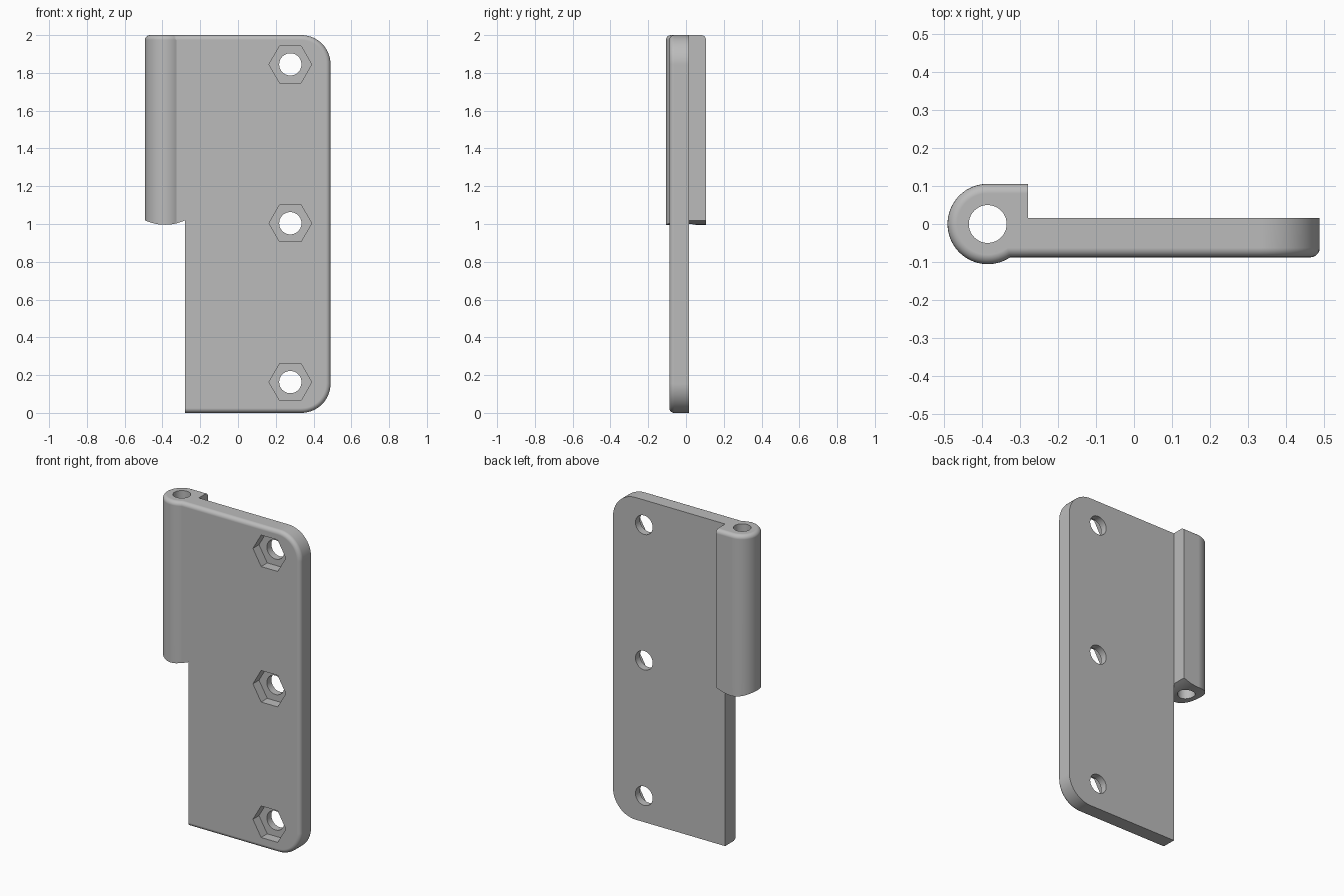
import bpy, bmesh
from math import cos, sin, asin, sqrt, pi, radians

default = bpy.data.objects.get("Cube")
if default:
    bpy.data.objects.remove(default, do_unlink=True)

# Main dimensions
SEAM, RIGHT, TOP = -0.28, 0.49, 2.0
FRONT, BACK = -0.088, 0.016
R = 0.106                 # barrel radius
CX = SEAM - R             # barrel axis
FILLET = 0.025
CORNER = 0.155

steel = bpy.data.materials.new("grey_steel")
steel.use_nodes = True
steel.diffuse_color = (0.5, 0.5, 0.5, 1)
steel.node_tree.nodes["Principled BSDF"].inputs["Base Color"].default_value = (0.5, 0.5, 0.5, 1)


def arc(cx, cy, r, start, end, n):
    """Points on an arc, both ends included."""
    return [(cx + r * cos(start + (end - start) * i / n),
             cy + r * sin(start + (end - start) * i / n)) for i in range(n + 1)]


def circle(cx, cy, r, n):
    return arc(cx, cy, r, 0, 2 * pi, n)[:-1]


def prism(name, pts, lo, hi, axis, round_edge=None):
    """Extrude an outline along y or z; round the edges picked by the rule."""
    place = (lambda p, h: (p[0], h, p[1])) if axis == "y" else (lambda p, h: (p[0], p[1], h))
    bm = bmesh.new()
    a = [bm.verts.new(place(p, lo)) for p in pts]
    b = [bm.verts.new(place(p, hi)) for p in pts]
    bm.faces.new(a)
    bm.faces.new(b)
    for i in range(len(pts)):
        j = (i + 1) % len(pts)
        bm.faces.new((a[i], a[j], b[j], b[i]))
    bmesh.ops.recalc_face_normals(bm, faces=bm.faces)
    if round_edge:
        edges = [e for e in bm.edges if round_edge(e)]
        bmesh.ops.bevel(bm, geom=edges, offset=FILLET, segments=5, profile=0.5,
                        affect="EDGES", clamp_overlap=False)
        bmesh.ops.recalc_face_normals(bm, faces=bm.faces)
    mesh = bpy.data.meshes.new(name)
    bm.to_mesh(mesh)
    bm.free()
    mesh.materials.append(steel)
    obj = bpy.data.objects.new(name, mesh)
    bpy.context.collection.objects.link(obj)
    return obj


def cut(obj, cutter):
    """Subtract the cutter and discard it."""
    mod = obj.modifiers.new("cut", "BOOLEAN")
    mod.operation, mod.solver, mod.object = "DIFFERENCE", "EXACT", cutter
    bpy.context.view_layer.objects.active = obj
    bpy.ops.object.modifier_apply(modifier=mod.name)
    bpy.data.objects.remove(cutter, do_unlink=True)


def on_level(edge, axis, level):
    return all(abs(v.co[axis] - level) < 1e-5 for v in edge.verts)


def on_seam(edge):
    return on_level(edge, 0, SEAM)


# Leaf plate with two rounded corners and a rounded front rim
outline = [(SEAM, 0)]
outline += arc(RIGHT - CORNER, CORNER, CORNER, -pi / 2, 0, 14)
outline += arc(RIGHT - CORNER, TOP - CORNER, CORNER, 0, pi / 2, 14)
outline += [(SEAM, TOP)]
plate = prism("hinge_plate", outline, FRONT, BACK, "y",
              lambda e: on_level(e, 1, FRONT) and not on_seam(e))

# Screw holes with hexagonal nut pockets in the front
for z in (0.163, 1.004, 1.845):
    cut(plate, prism("screw_hole", circle(0.277, z, 0.059, 40), -0.2, 0.2, "y"))
    cut(plate, prism("nut_pocket", circle(0.277, z, 0.113, 6), -0.2, FRONT + 0.06, "y"))

# Knuckle barrel with a square shoulder behind and a neck into the plate
neck = 2 * pi - (pi - asin(-FRONT / R) - pi / 2) - pi / 2 + pi / 2
neck = 2 * pi + asin(FRONT / R)
outline = [(SEAM, R)] + arc(CX, 0, R, pi / 2, neck, 40) + [(SEAM, FRONT)]
barrel = prism("hinge_barrel", outline, 0.9, TOP, "z",
               lambda e: on_level(e, 2, TOP) and not on_seam(e))

# Curved underside of the barrel
SAG_R, LOW, HALF = 0.25, 0.996, 0.14
under = [(CX - HALF, 0.8), (CX + HALF, 0.8)]
for i in range(25):
    dx = HALF - 2 * HALF * i / 24
    under.append((CX + dx, LOW + SAG_R - sqrt(SAG_R ** 2 - dx ** 2)))
cut(barrel, prism("underside", under, -0.3, 0.3, "y"))

# Pin hole through the barrel
cut(barrel, prism("pin_hole", circle(CX, 0, 0.05, 40), 0.7, 2.2, "z"))

# Smooth rounded areas, keep corners crisp and flats flat
for obj in (plate, barrel):
    bpy.ops.object.select_all(action="DESELECT")
    obj.select_set(True)
    bpy.context.view_layer.objects.active = obj
    bpy.ops.object.shade_smooth_by_angle(angle=radians(30))
    weighted = obj.modifiers.new("flat_faces", "WEIGHTED_NORMAL")
    weighted.keep_sharp = True
    weighted.weight = 100
